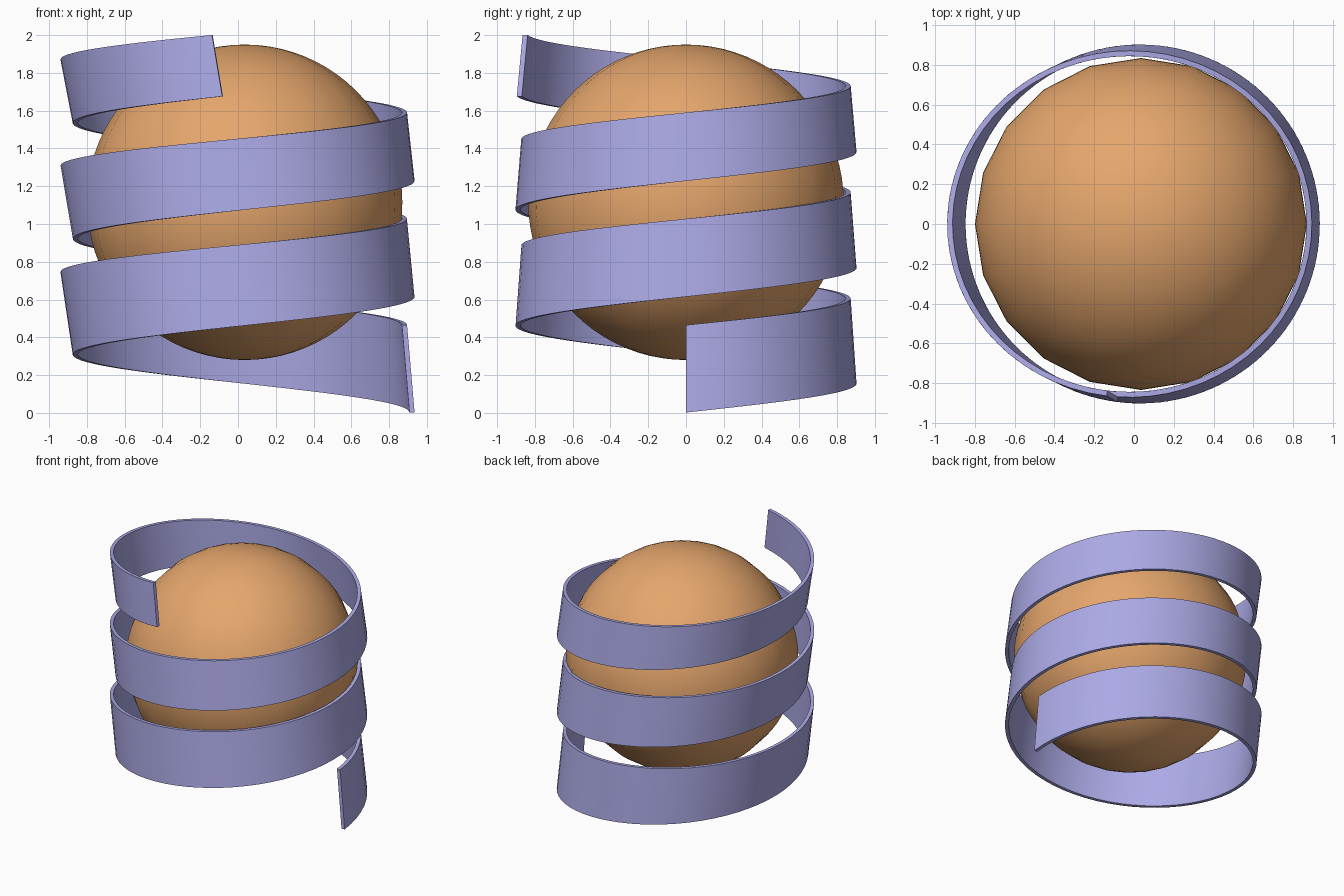
import bpy, bmesh
from math import cos, sin, tau, radians

if "Cube" in bpy.data.objects:
    bpy.data.objects.remove(bpy.data.objects["Cube"])


def material(name, color):
    m = bpy.data.materials.new(name)
    m.diffuse_color = (*color, 1)
    m.use_nodes = True
    m.node_tree.nodes["Principled BSDF"].inputs["Base Color"].default_value = m.diffuse_color
    return m


def finish(obj, mat, angle):
    obj.data.materials.append(mat)
    bpy.ops.object.select_all(action='DESELECT')
    obj.select_set(True)
    bpy.context.view_layer.objects.active = obj
    bpy.ops.object.shade_smooth_by_angle(angle=radians(angle))


# Ball: 20 sides around, fine from pole to pole
bpy.ops.mesh.primitive_uv_sphere_add(segments=20, ring_count=40, radius=0.835,
                                     location=(0.035, 0, 1.115))
ball = bpy.context.object
ball.name = "ball"
finish(ball, material("orange", (0.78, 0.38, 0.15)), 40)

# Ribbon: leaning, slightly narrowing spiral band
TURNS, STEPS, THICK = 2.73, 176, 0.027


def section(t):
    c, s = cos(tau * t), sin(tau * t)
    zb, zt = 0.002 + 0.613 * t, 0.465 + 0.5625 * t

    def bottom(d, dz=0):
        return (0.03 + (0.905 - d) * c, (0.903 - d) * s, zb + dz)

    def top(d):
        return (-0.0225 + (0.9175 - d) * c, (0.872 - d) * s, zt)

    return bottom(0), top(0), top(THICK), bottom(THICK)


bm = bmesh.new()
rings = [[bm.verts.new(p) for p in section(TURNS * i / STEPS)]
         for i in range(STEPS + 1)]
for a, b in zip(rings, rings[1:]):
    for k in range(4):
        n = (k + 1) % 4
        bm.faces.new((a[k], b[k], b[n], a[n]))
bm.faces.new(rings[0])
bm.faces.new(rings[-1][::-1])
bmesh.ops.recalc_face_normals(bm, faces=bm.faces)
mesh = bpy.data.meshes.new("spiral_ribbon")
bm.to_mesh(mesh)
bm.free()
ribbon = bpy.data.objects.new("spiral_ribbon", mesh)
bpy.context.collection.objects.link(ribbon)
finish(ribbon, material("lavender", (0.41, 0.40, 0.79)), 30)
